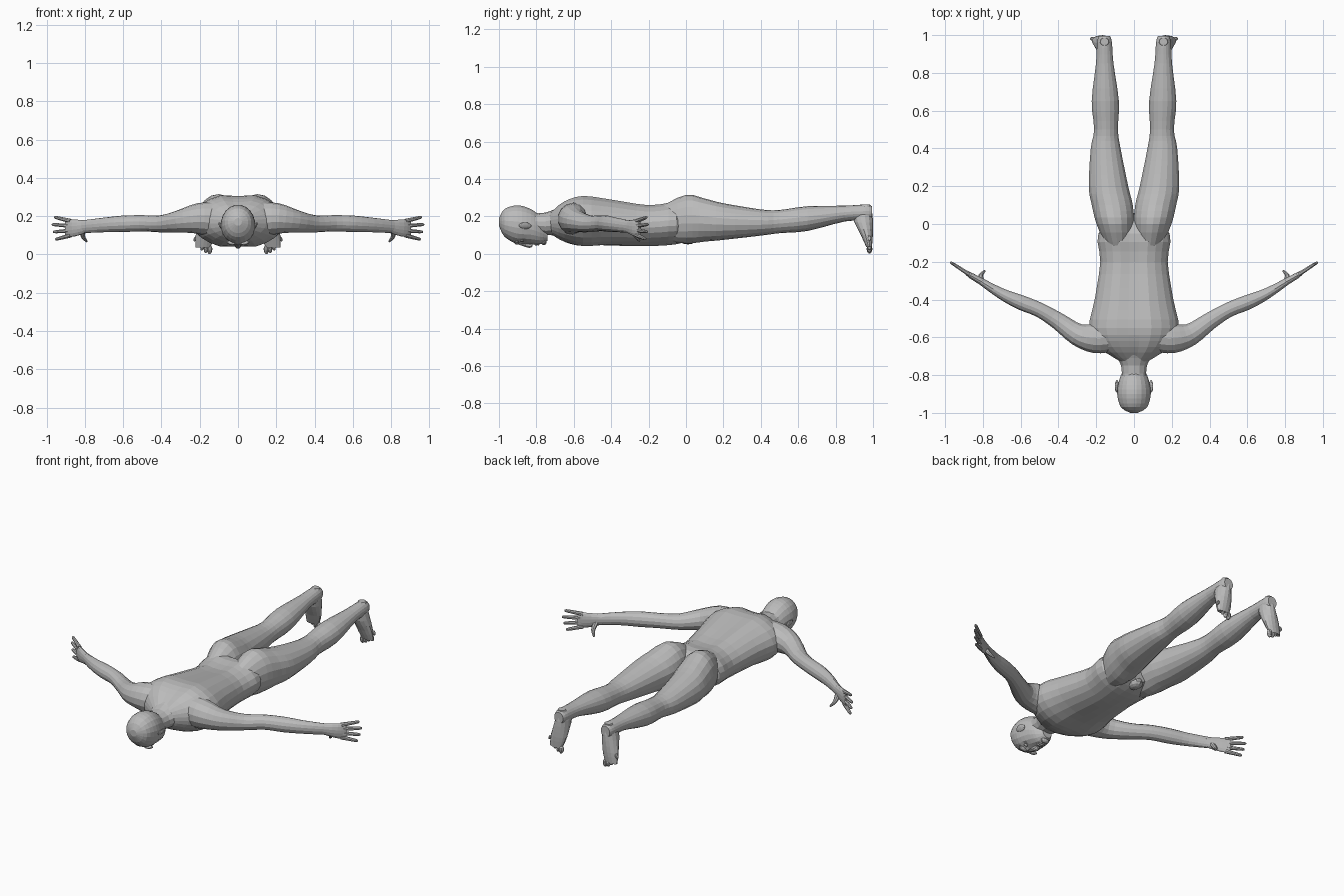
import bpy, bmesh, math
from mathutils import Vector, Matrix

startup_cube = bpy.data.objects.get("Cube")
if startup_cube:
    bpy.data.objects.remove(startup_cube, do_unlink=True)

grey = (.5, .5, .5, 1)
clay = bpy.data.materials.new("clay_grey")
clay.use_nodes = True
clay.diffuse_color = grey
clay.node_tree.nodes["Principled BSDF"].inputs["Base Color"].default_value = grey

ALONG_BODY = Vector((0, 1, 0))
UPWARD = Vector((0, 0, 1))
DOWNWARD = -UPWARD


def finish(name, bm, mirror):
    """Turn the bmesh into an object, mirrored to the right side if paired."""
    bmesh.ops.recalc_face_normals(bm, faces=bm.faces)
    mesh = bpy.data.meshes.new(name)
    bm.to_mesh(mesh)
    bm.free()
    mesh.materials.append(clay)
    part = bpy.data.objects.new(name, mesh)
    bpy.context.collection.objects.link(part)
    if mirror:
        modifier = part.modifiers.new("Mirror", "MIRROR")
        modifier.use_mirror_merge = False


def ring(x, y, z, wide, tall):
    """Cross-section: centre, half width and half height."""
    return Vector((x, y, z, wide, tall))


def span(y, top, bottom, wide):
    """Cross-section on the centreline between two heights."""
    return ring(0, y, (top + bottom) / 2, wide, (top - bottom) / 2)


def resample(rings, steps):
    """Smooth curve through the cross-sections."""
    padded = [rings[0], *rings, rings[-1]]
    result = []
    for before, start, end, after in zip(padded, padded[1:], padded[2:], padded[3:]):
        leave, arrive = (end - before) / 2, (after - start) / 2
        for step in range(steps):
            t = step / steps
            ease = t * t * (3 - 2 * t)
            result.append(start.lerp(end, ease) + leave * t * (1 - t)**2
                          - arrive * t * t * (1 - t))
    return result + [rings[-1]]


def loft(name, rings, sides=14, steps=3, hint=UPWARD, axis=None, mirror=False, sculpt=None):
    """Closed tube through the cross-sections."""
    rows = resample(rings, steps)
    bm = bmesh.new()
    loops = []
    for index, row in enumerate(rows):
        before = rows[max(index - 1, 0)].xyz
        after = rows[min(index + 1, len(rows) - 1)].xyz
        forward = axis or (after - before).normalized()
        across = forward.cross(hint).normalized()
        up = across.cross(forward)
        loop = []
        for side in range(sides):
            angle = math.tau * (side + .5) / sides
            point = row.xyz + across * row[3] * math.cos(angle) + up * row[4] * math.sin(angle)
            if sculpt:
                point.z += sculpt(point, math.sin(angle))
            loop.append(bm.verts.new(point))
        loops.append(loop)
    for first, second in zip(loops, loops[1:]):
        for side in range(sides):
            following = (side + 1) % sides
            bm.faces.new((first[side], first[following], second[following], second[side]))
    bm.faces.new(loops[0])
    bm.faces.new(loops[-1])
    finish(name, bm, mirror)


def blob(name, at, size, mirror=False, tilt=0):
    """Small ellipsoid."""
    bm = bmesh.new()
    bmesh.ops.create_uvsphere(bm, u_segments=10, v_segments=7, radius=1)
    bm.transform(Matrix.Translation(at) @ Matrix.Rotation(tilt, 4, "Y")
                 @ Matrix.Diagonal((*size, 1)))
    finish(name, bm, mirror)


def bump(offset, reach):
    """Bell curve for soft dents and grooves."""
    return math.exp(-(offset / reach)**2)


# Torso, with a spine groove above and a parting of the chest below
def torso_relief(point, height):
    centre = bump(point.x, .045)
    if height > 0:
        return -.02 * centre * height
    return .02 * centre * bump(point.y + .52, .1)


loft("torso", [
    span(y=-.73, top=.23, bottom=.11, wide=.07),
    span(y=-.65, top=.29, bottom=.06, wide=.19),
    span(y=-.55, top=.32, bottom=.03, wide=.24),
    span(y=-.4, top=.3, bottom=.04, wide=.21),
    span(y=-.2, top=.27, bottom=.04, wide=.18),
    span(y=-.05, top=.28, bottom=.05, wide=.19),
    span(y=.05, top=.2, bottom=.08, wide=.07),
], sides=24, axis=ALONG_BODY, sculpt=torso_relief)
blob("crotch", at=(0, .01, .08), size=(.04, .05, .03))

# Neck
loft("neck", [
    span(y=-.86, top=.22, bottom=.12, wide=.07),
    span(y=-.75, top=.22, bottom=.1, wide=.07),
    span(y=-.64, top=.27, bottom=.1, wide=.13),
], axis=ALONG_BODY)


# Head, facing down, with eye sockets
def face_relief(point, height):
    if height > 0:
        return 0
    return .016 * bump(abs(point.x) - .04, .02) * bump(point.y + .875, .02)


loft("head", [
    span(y=-1, top=.19, bottom=.15, wide=.02),
    span(y=-.97, top=.24, bottom=.09, wide=.07),
    span(y=-.9, top=.26, bottom=.05, wide=.09),
    span(y=-.83, top=.24, bottom=.05, wide=.08),
    span(y=-.78, top=.2, bottom=.05, wide=.06),
    span(y=-.74, top=.13, bottom=.07, wide=.03),
], sides=20, axis=ALONG_BODY, sculpt=face_relief)
loft("nose", [
    span(y=-.9, top=.07, bottom=.05, wide=.008),
    span(y=-.84, top=.06, bottom=.03, wide=.017),
    span(y=-.82, top=.06, bottom=.04, wide=.012),
], sides=8, axis=ALONG_BODY)
blob("brows", at=(.035, -.905, .06), size=(.03, .012, .01), mirror=True, tilt=-.2)
blob("eyes", at=(.036, -.877, .07), size=(.014, .01, .008), mirror=True)
blob("upper_lip", at=(0, -.803, .052), size=(.026, .008, .009))
blob("lower_lip", at=(0, -.79, .052), size=(.022, .007, .009))
blob("chin", at=(0, -.76, .06), size=(.028, .014, .014))
blob("ears", at=(.09, -.86, .15), size=(.009, .034, .02), mirror=True, tilt=.5)

# Arms, from inside the shoulder to the wrist
loft("arms", [
    ring(x=.13, y=-.6, z=.185, wide=.08, tall=.09),
    ring(x=.21, y=-.605, z=.187, wide=.08, tall=.08),
    ring(x=.3, y=-.585, z=.174, wide=.06, tall=.06),
    ring(x=.4, y=-.515, z=.16, wide=.047, tall=.045),
    ring(x=.5, y=-.455, z=.163, wide=.04, tall=.042),
    ring(x=.6, y=-.415, z=.16, wide=.04, tall=.043),
    ring(x=.7, y=-.37, z=.154, wide=.03, tall=.038),
    ring(x=.82, y=-.298, z=.144, wide=.017, tall=.033),
], mirror=True)

# Hands, held on edge with the thumb down
loft("palms", [
    ring(x=.78, y=-.32, z=.147, wide=.02, tall=.03),
    ring(x=.86, y=-.275, z=.138, wide=.016, tall=.045),
    ring(x=.9, y=-.248, z=.137, wide=.008, tall=.042),
], mirror=True)
loft("thumbs", [
    ring(x=.81, y=-.3, z=.135, wide=.014, tall=.018),
    ring(x=.81, y=-.27, z=.095, wide=.011, tall=.012),
    ring(x=.79, y=-.248, z=.067, wide=.005, tall=.005),
], sides=8, hint=Vector((1, 0, 0)), mirror=True)

# Fingers fan out evenly from the knuckles; the middle two are longest
for index, name in enumerate(("index", "middle", "ring", "little")):
    fan = index - 1.5
    length = .1 - .012 * abs(fan - .3)
    root = Vector((.875, -.265, .137 + fan * .025))
    tip = root + Vector((length, length * .65, fan * .014))
    loft(name + "_fingers",
         [ring(*root.lerp(tip, along), wide=thick, tall=thick)
          for along, thick in ((0, .012), (.55, .01), (.92, .008), (1, .003))],
         sides=8, steps=2, mirror=True)

# Legs, with the buttocks at the top
loft("legs", [
    ring(x=.085, y=-.13, z=.165, wide=.06, tall=.09),
    ring(x=.1, y=0, z=.185, wide=.1, tall=.13),
    ring(x=.115, y=.1, z=.18, wide=.11, tall=.115),
    ring(x=.135, y=.2, z=.172, wide=.106, tall=.098),
    ring(x=.15, y=.4, z=.167, wide=.08, tall=.07),
    ring(x=.148, y=.5, z=.172, wide=.064, tall=.062),
    ring(x=.152, y=.65, z=.188, wide=.073, tall=.066),
    ring(x=.155, y=.85, z=.215, wide=.047, tall=.042),
    ring(x=.156, y=.96, z=.22, wide=.04, tall=.043),
    ring(x=.156, y=.995, z=.22, wide=.03, tall=.033),
], sides=18, axis=ALONG_BODY, mirror=True)

# Feet hang down with the soles facing back
loft("feet", [
    ring(x=.156, y=.965, z=.262, wide=.022, tall=.02),
    ring(x=.157, y=.945, z=.2, wide=.042, tall=.053),
    ring(x=.172, y=.967, z=.1, wide=.05, tall=.032),
    ring(x=.184, y=.979, z=.035, wide=.04, tall=.015),
], hint=ALONG_BODY, axis=DOWNWARD, mirror=True)

# Toes shrink and rise toward the outside
for index, name in enumerate(("big", "second", "third", "fourth", "little")):
    size = .016 - .0015 * index
    blob(name + "_toes", at=(.147 + .019 * index, .981, .025 + .0035 * index**2),
         size=(size * .85, size * .95, size * 1.5), mirror=True, tilt=-.1 * (index + 1))
